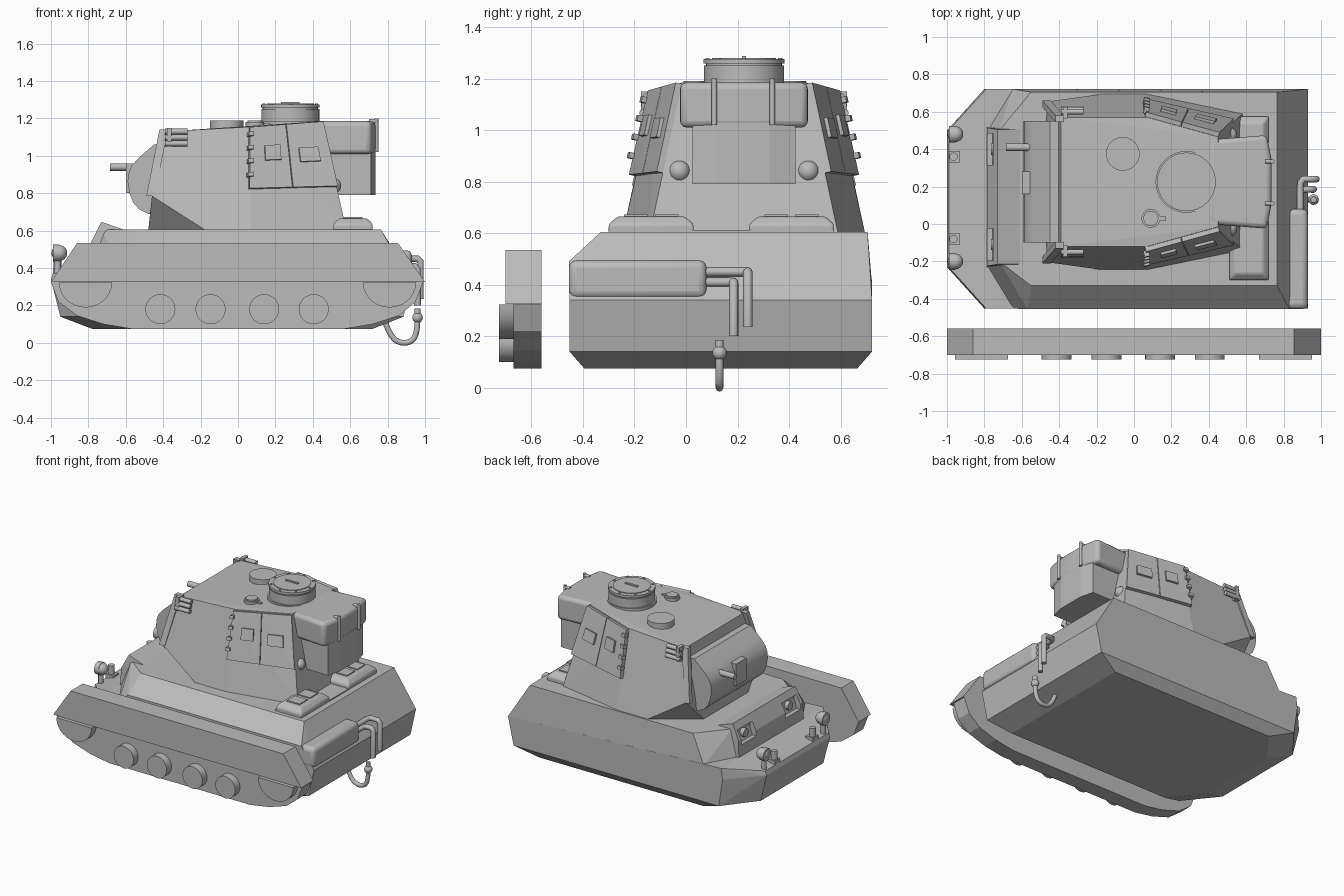
import bpy, bmesh, math
from mathutils import Vector

cube = bpy.data.objects.get("Cube")
if cube:
    bpy.data.objects.remove(cube, do_unlink=True)

GREY = bpy.data.materials.new("plain_grey")
GREY.use_nodes = True
GREY.diffuse_color = (0.5, 0.5, 0.5, 1)
GREY.node_tree.nodes["Principled BSDF"].inputs["Base Color"].default_value = (0.5, 0.5, 0.5, 1)
HY, TY = 0.135, 0.225          # centre lines of hull and turret


def finish(name, bm, bevel=0, smooth=False, segs=3):
    bmesh.ops.recalc_face_normals(bm, faces=bm.faces)
    me = bpy.data.meshes.new(name)
    bm.to_mesh(me)
    bm.free()
    me.materials.append(GREY)
    ob = bpy.data.objects.new(name, me)
    bpy.context.collection.objects.link(ob)
    if bevel:
        m = ob.modifiers.new("bevel", "BEVEL")
        m.width, m.segments = bevel, segs
    if smooth:
        bpy.ops.object.select_all(action="DESELECT")
        ob.select_set(True)
        bpy.context.view_layer.objects.active = ob
        bpy.ops.object.shade_smooth_by_angle(angle=math.radians(35))
    return ob


def solid(name, pts, **kw):
    """Convex block around the given corners."""
    bm = bmesh.new()
    for p in pts:
        bm.verts.new(p)
    res = bmesh.ops.convex_hull(bm, input=bm.verts)
    junk = {v for v in res["geom_interior"] if isinstance(v, bmesh.types.BMVert)}
    bmesh.ops.delete(bm, geom=list(junk), context="VERTS")
    bmesh.ops.dissolve_limit(bm, angle_limit=0.03, verts=bm.verts, edges=bm.edges)
    return finish(name, bm, **kw)


def box(name, x, y, z, **kw):
    return solid(name, [(a, b, c) for a in x for b in y for c in z], **kw)


def both(pts, cy):
    """Mirror (x, half width, z) corners about a centre line."""
    return [(x, cy + s * w, z) for x, w, z in pts for s in (-1, 1)]


def prism(name, profile, y0, y1, **kw):
    """Extrude an x-z profile along y."""
    bm = bmesh.new()
    f = bm.faces.new([bm.verts.new((x, y0, z)) for x, z in profile])
    ext = bmesh.ops.extrude_face_region(bm, geom=[f])["geom"]
    bmesh.ops.translate(bm, vec=(0, y1 - y0, 0), verts=[v for v in ext if isinstance(v, bmesh.types.BMVert)])
    return finish(name, bm, **kw)


def rod(name, a, b, r, r2=None, n=32):
    a, b = Vector(a), Vector(b)
    bm = bmesh.new()
    bmesh.ops.create_cone(bm, cap_ends=True, segments=n, radius1=r, radius2=r if r2 is None else r2, depth=(b - a).length)
    bm.transform((b - a).to_track_quat("Z", "Y").to_matrix().to_4x4())
    bmesh.ops.translate(bm, vec=(a + b) / 2, verts=bm.verts)
    return finish(name, bm, smooth=True)


def ball(name, c, r):
    bm = bmesh.new()
    bmesh.ops.create_uvsphere(bm, u_segments=20, v_segments=12, radius=r)
    bmesh.ops.translate(bm, vec=c, verts=bm.verts)
    return finish(name, bm, smooth=True)


def pipe(name, pts, r, smooth_path=False):
    cu = bpy.data.curves.new(name, "CURVE")
    cu.dimensions, cu.bevel_depth, cu.use_fill_caps = "3D", r, True
    sp = cu.splines.new("NURBS" if smooth_path else "POLY")
    sp.points.add(len(pts) - 1)
    for p, co in zip(sp.points, pts):
        p.co = (*co, 1)
    if smooth_path:
        sp.use_endpoint_u, sp.order_u = True, 3
    cu.materials.append(GREY)
    bpy.context.collection.objects.link(bpy.data.objects.new(name, cu))


# Hull
solid("lower_hull", both([(-.78, .3, .075), (-.6, .53, .075), (.72, .53, .075),
                          (-.95, .36, .14), (-.77, .587, .14), (.885, .587, .14),
                          (-1, .365, .34), (-.8, .587, .34), (.93, .587, .34),
                          (-.79, .587, .42), (-.99, .365, .37)], HY))
solid("upper_hull", both([(-.79, .36, .4), (-.65, .587, .4), (.93, .587, .34)], HY) +
      [(-.72, .5, .605), (-.72, -.2, .605), (-.55, .705, .605), (-.55, -.33, .605),
       (.765, .705, .605), (.765, -.33, .605), (-.57, -.455, .49), (.83, -.455, .49)])
nose = solid("glacis_block", both([(-.79, .375, .4), (-.785, .37, .54), (-.73, .36, .647),
                                   (-.61, .36, .605), (-.61, .36, .4)], HY + .01))
for i, y in enumerate((.4, -.11)):
    cut = box(f"lamp_recess_cutter_{i}", (-.85, -.735), (y - .085, y + .085), (.5, .6))
    cut.hide_render = True
    cut.hide_set(True)
    m = nose.modifiers.new("recess", "BOOLEAN")
    m.object, m.operation = cut, "DIFFERENCE"
    rod(f"recess_lamp_{i}", (-.73, y, .55), (-.765, y, .55), .03)
for i, s in enumerate((-1, 1)):
    y = .14 + s * .34
    rod(f"nose_lamp_stem_{i}", (-.965, y, .36), (-.965, y, .45), .018)
    rod(f"nose_lamp_{i}", (-.99, y, .48), (-.955, y, .48), .045)
    ball(f"nose_lamp_back_{i}", (-.955, y, .48), .042)
    box(f"bracket_foot_{i}", (-.99, -.93), (.14 + s * .22 - .03, .14 + s * .22 + .03), (.36, .4))
    rod(f"bracket_post_{i}", (-.965, .14 + s * .22, .37), (-.965, .14 + s * .22, .46), .022)

# Raised engine covers
for i, y in enumerate((-.135, .41)):
    solid(f"engine_cover_{i}", both([(.51, .165, .6), (.72, .165, .6), (.51, .165, .635), (.72, .165, .635),
                                     (.54, .13, .665), (.69, .13, .665)], y), bevel=.01, smooth=True)
    for k in (-1, 1):
        box(f"cover_plate_{i}_{k}", (.565, .665), (y + k * .06 - .045, y + k * .06 + .045), (.66, .672))
box("engine_cover_bed", (.51, .72), (-.3, .575), (.6, .612))

# Track unit: skirt, lower run and wheels
prism("track_skirt", [(-1, .325), (-.86, .535), (.855, .535), (1, .325)], -.7, -.56)
prism("track_run", [(-1, .325), (-.96, .22), (-.86, .145), (-.72, .1), (-.57, .075), (.57, .075),
                    (.72, .1), (.86, .145), (.95, .22), (.99, .325)], -.67, -.56)
for i, x in enumerate((-.415, -.147, .14, .405)):
    rod(f"road_wheel_{i}", (x, -.6, .18), (x, -.725, .18), .08)
for i, x in enumerate((-.815, .81)):
    arc = [(x + .142 * math.cos(t * math.pi / 14), .324 - .135 * math.sin(t * math.pi / 14)) for t in range(15)]
    prism(f"end_wheel_{i}", arc, -.725, -.6, smooth=True)

# Exhaust and towing hook
box("muffler", (.8, .93), (-.455, .08), (.345, .495), bevel=.03, smooth=True)
for i, (y, z, low) in enumerate(((.24, .45, .235), (.185, .41, .2))):
    x = .975 - i * .015
    pipe(f"exhaust_pipe_{i}", [(.89, .06, z), (.89, y - .02, z), (.905, y, z), (x - .015, y, z),
                               (x, y, z - .015), (x, y, low)], .018)
pipe("tow_hook", [(.77, .13, .16), (.81, .13, .03), (.89, .13, -.01), (.96, .13, .03), (.96, .13, .13)], .015, True)
ball("hook_tip", (.96, .13, .135), .028)
rod("hook_point", (.96, .13, .14), (.96, .13, .185), .016)

# Turret body
solid("turret", both([(-.48, .25, .6), (-.17, .47, .6), (.07, .47, .6), (.58, .365, .6),
                      (-.46, .43, .785), (-.39, .345, 1.13), (.07, .345, 1.155), (.45, .24, 1.185)], TY))
prism("mantlet", [(-.4, 1.06), (-.45, 1.06), (-.535, .985), (-.57, .945), (-.587, .9), (-.59, .86), (-.58, .8),
                  (-.56, .75), (-.53, .715), (-.48, .69), (-.4, .69)], -.1, .55, smooth=True)
box("sight_block", (-.6, -.5), (.16, .28), (.8, .96))
rod("gun", (-.685, .41, .94), (-.5, .41, .94), .02)
for i, s in enumerate((-1, 1)):
    solid(f"front_flange_{i}", [(x + dx, TY + s * w, z) for x, w, z in
          ((-.465, .435, .785), (-.465, .4, .785), (-.395, .355, 1.14), (-.395, .32, 1.14)) for dx in (-.025, .02)])
    # Smoke tubes in a stack
    for k in range(3):
        y = TY + s * (.375 + k * .008)
        rod(f"smoke_tube_{i}_{k}", (-.39, y, 1.13 - k * .032), (-.27, y, 1.13 - k * .032), .015)
    box(f"smoke_rack_{i}", (-.38, -.355), sorted((TY + s * .34, TY + s * .4)), (1.05, 1.15))
    ball(f"rear_boss_{i}", (.51, TY + s * .25, .84), .042)

    # Armour panels on the rear quarter
    a, b = Vector((.07, TY + s * .345, 1.155)), Vector((.45, TY + s * .24, 1.185))
    c, d = Vector((.07, TY + s * .47, .6)), Vector((.58, TY + s * .365, .6))
    n = ((b - a).cross(c - a)).normalized()
    n = n if n.y * s > 0 else -n

    def panel(name, u, v, lo, hi):
        solid(f"{name}_{i}", [a.lerp(b, p).lerp(c.lerp(d, p), q) + n * h for p in u for q in v for h in (lo, hi)])

    panel("front_panel", (-.03, .47), (.01, .6), -.02, .025)
    panel("rear_panel", (.48, 1.0), (.01, .6), -.02, .025)
    panel("front_panel_hatch", (.16, .36), (.2, .34), .02, .04)
    panel("rear_panel_hatch", (.6, .85), (.24, .37), .02, .04)
    for k in range(4):
        panel(f"hinge_{k}", (-.06, .01), (.06 + k * .13, .1 + k * .13), .01, .045)

# Rear bustle: overhanging cap on a narrower bin
solid("bustle_cap", both([(.4, .225, 1.01), (.4, .225, 1.185), (.71, .25, 1.01), (.71, .25, 1.185),
                          (.735, .12, 1.01), (.735, .12, 1.185)], TY), bevel=.025, smooth=True)
solid("bustle_bin", both([(.4, .2, .79), (.4, .2, 1.03), (.71, .2, .79), (.71, .2, 1.03),
                          (.735, .1, .79), (.735, .1, 1.03)], TY))
for i, y in enumerate((.11, .335)):
    rod(f"bustle_bar_{i}", (.74, y, 1.02), (.74, y, 1.2), .011)
    rod(f"bustle_bar_top_{i}", (.7, y, 1.185), (.745, y, 1.185), .011)

# Roof fittings
rod("cupola", (.28, TY, 1.1), (.28, TY, 1.25), .155)
rod("cupola_collar", (.28, TY, 1.1), (.28, TY, 1.185), .165)
rod("cupola_rim", (.28, TY, 1.258), (.28, TY, 1.275), .157)
rod("cupola_neck", (.28, TY, 1.24), (.28, TY, 1.265), .148)
rod("cupola_lid", (.28, TY, 1.27), (.28, TY, 1.28), .125)
box("lid_handle", (.23, .33), (TY - .008, TY + .008), (1.275, 1.288))
for k in range(8):
    t = k * math.pi / 4
    x, y = .28 + .141 * math.cos(t), TY + .141 * math.sin(t)
    rod(f"rim_bolt_{k}", (x, y, 1.27), (x, y, 1.28), .008, n=12)
rod("round_hatch", (-.06, .375, 1.12), (-.06, .375, 1.19), .09)
rod("vent", (.09, .03, 1.13), (.09, .03, 1.18), .05)
rod("vent_cap", (.09, .03, 1.175), (.09, .03, 1.19), .04)
box("vent_tab", (.13, .17), (.02, .04), (1.15, 1.175))
